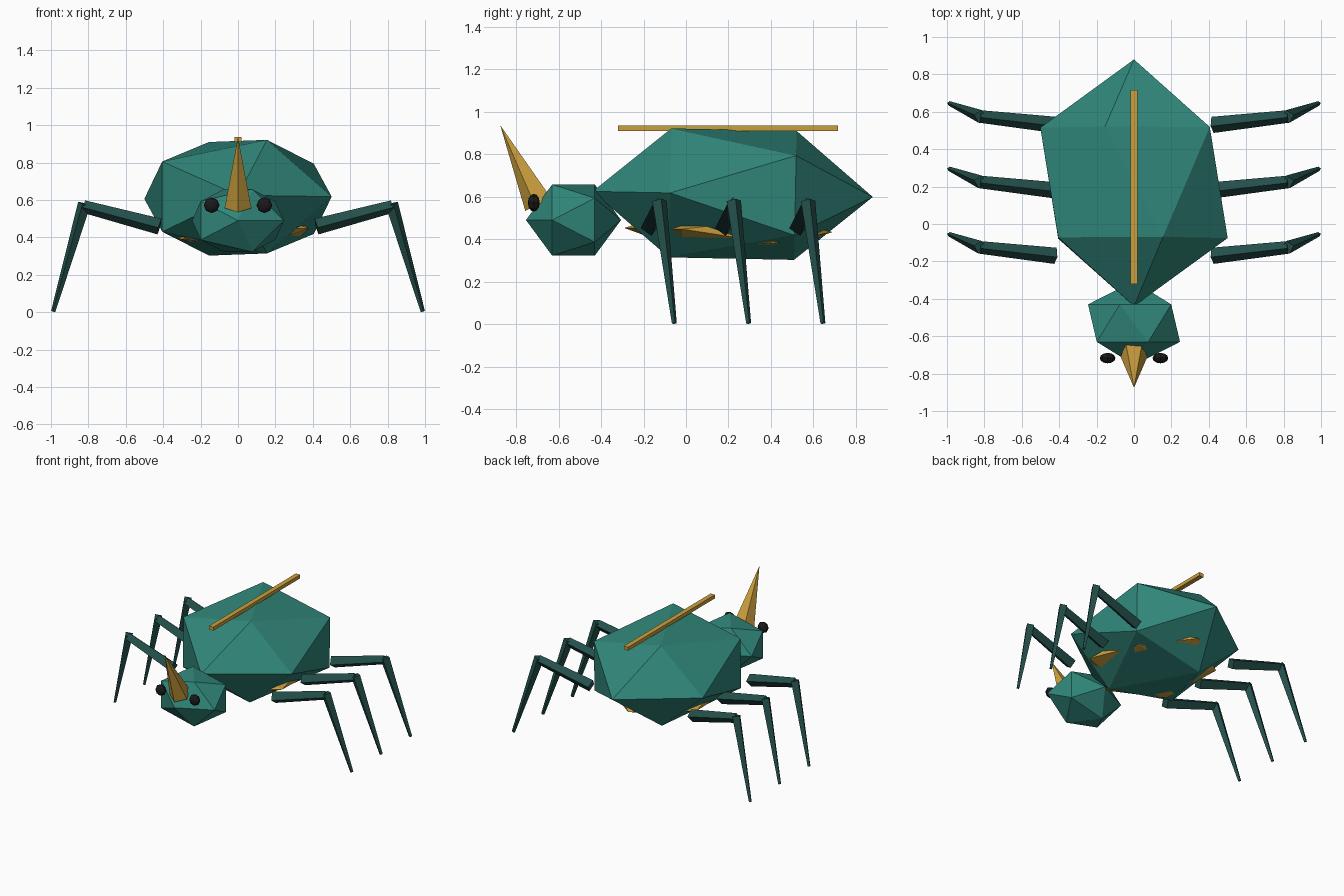
import bpy, bmesh, math
from mathutils import Vector, Matrix

if "Cube" in bpy.data.objects:
    bpy.data.objects.remove(bpy.data.objects["Cube"])


def mat(name, rgb):
    m = bpy.data.materials.new(name)
    m.diffuse_color = (*rgb, 1)
    m.use_nodes = True
    m.node_tree.nodes["Principled BSDF"].inputs["Base Color"].default_value = m.diffuse_color
    return m


TEAL = mat("teal shell", (0.030, 0.240, 0.195))
DARK = mat("dark teal", (0.017, 0.078, 0.069))
GOLD = mat("gold", (0.60, 0.35, 0.048))
BLACK = mat("black", (0.010, 0.010, 0.011))


def finish(bm, name, material):
    bmesh.ops.recalc_face_normals(bm, faces=bm.faces)
    me = bpy.data.meshes.new(name)
    bm.to_mesh(me)
    bm.free()
    me.materials.append(material)
    ob = bpy.data.objects.new(name, me)
    bpy.context.collection.objects.link(ob)
    return ob


def place(loc, rot_x, scale=(1, 1, 1)):
    return (Matrix.Translation(loc) @ Matrix.Rotation(rot_x, 4, 'X')
            @ Matrix.Diagonal((*scale, 1)))


def gem(name, loc, size, material, tilt=0.0):
    """Faceted ellipsoid with its poles pointing front and back; size is x, y, z."""
    bm = bmesh.new()
    m = place(loc, math.pi / 2 - tilt, (size[0], size[2], size[1]))
    bmesh.ops.create_icosphere(bm, subdivisions=1, radius=1, matrix=m)
    return finish(bm, name, material)


def limb(name, p, q, r0, r1, side):
    """Tapered four-sided segment from p to q, flipped in x by side."""
    p, q = Vector(p), Vector(q)
    d = (q - p).normalized()
    a = d.cross(Vector((0, 0, 1))).normalized()
    b = a.cross(d)
    bm = bmesh.new()
    rings = []
    for c, r in ((p, r0), (q, r1)):
        ring = []
        for k in range(4):
            t = k * math.pi / 2 - math.radians(8)
            v = c + r * (math.cos(t) * a + math.sin(t) * b)
            ring.append(bm.verts.new((v.x * side, v.y, v.z)))
        rings.append(ring)
        bm.faces.new(ring)
    for k in range(4):
        j = (k + 1) % 4
        bm.faces.new((rings[0][k], rings[0][j], rings[1][j], rings[1][k]))
    return finish(bm, name, DARK)


# Body, belly and head
gem("body", (0, 0.22, 0.612), (0.56, 0.66, 0.357), TEAL, 0.02)
gem("belly", (0, 0.20, 0.443), (0.425, 0.49, 0.11), GOLD, 0.02)
gem("head", (0, -0.53, 0.49), (0.275, 0.224, 0.197), TEAL)

# Ridge bar along the back
bm = bmesh.new()
bmesh.ops.create_cube(bm, size=1, matrix=place((0, 0.198, 0.923), 0, (0.036, 1.035, 0.027)))
finish(bm, "back_ridge", GOLD)

# Horn leaning forward, one edge facing the front
base, tip = Vector((0, -0.69, 0.567)), Vector((0, -0.875, 0.937))
bm = bmesh.new()
axis = (tip - base).normalized()
front = Vector((1, 0, 0)).cross(axis)
if front.y > 0:
    front = -front
ring = []
for k in range(5):
    t = k * math.tau / 5
    ring.append(bm.verts.new(base + 0.075 * (math.cos(t) * front + Vector((math.sin(t), 0, 0)))))
top = bm.verts.new(tip)
bm.faces.new(ring)
for k in range(5):
    bm.faces.new((ring[k], ring[(k + 1) % 5], top))
finish(bm, "horn", GOLD)

# Eyes and legs on both sides
for side, tag in ((1, "right"), (-1, "left")):
    bm = bmesh.new()
    bmesh.ops.create_uvsphere(bm, u_segments=8, v_segments=6, radius=1,
                              matrix=place((0.141 * side, -0.717, 0.572), math.pi / 2,
                                           (0.042, 0.042, 0.028)))
    finish(bm, "eye_" + tag, BLACK)
    for y, row in ((0.0, "front"), (0.35, "middle"), (0.70, "rear")):
        hip = (0.42, y - 0.17, 0.458)
        knee = (0.825, y - 0.125, 0.565)
        foot = (0.988, y - 0.055, 0.004)
        limb(f"{row}_upper_leg_{tag}", hip, knee, 0.044, 0.034, side)
        limb(f"{row}_lower_leg_{tag}", (0.822, y - 0.125, 0.58), foot, 0.035, 0.012, side)
